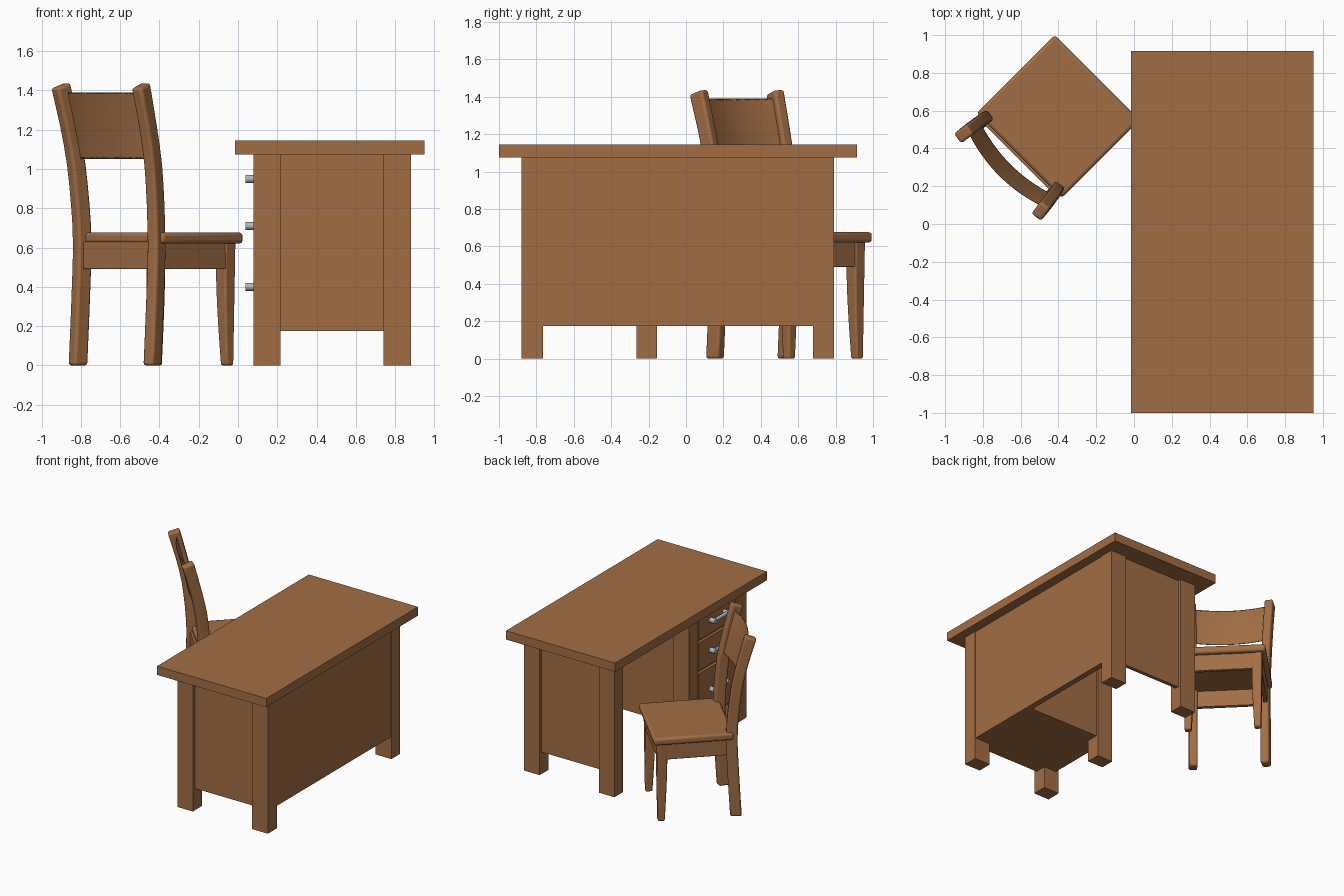
import bpy, bmesh, math
from mathutils import Matrix, Vector

old = bpy.data.objects.get("Cube")
if old:
    bpy.data.objects.remove(old, do_unlink=True)


def material(name, rgb, metallic=0.0):
    m = bpy.data.materials.new(name)
    m.use_nodes = True
    m.diffuse_color = (*rgb, 1)
    m.node_tree.nodes["Principled BSDF"].inputs["Base Color"].default_value = (*rgb, 1)
    return m


WOOD = material("warm_wood", (0.36, 0.155, 0.058))
METAL = material("grey_metal", (0.45, 0.47, 0.5))

# Chair frame: local x is forward, local y is its left
CHAIR = Matrix.Translation((-0.431, 0.539, 0)) @ Matrix.Rotation(math.radians(45), 4, 'Z')


def finish(name, bm, mat, bevel=0.0, matrix=None):
    bmesh.ops.recalc_face_normals(bm, faces=bm.faces)
    mesh = bpy.data.meshes.new(name)
    bm.to_mesh(mesh)
    bm.free()
    if matrix:
        mesh.transform(matrix)
    mesh.materials.append(mat)
    ob = bpy.data.objects.new(name, mesh)
    bpy.context.collection.objects.link(ob)
    if bevel:
        mod = ob.modifiers.new("rounded_edges", 'BEVEL')
        mod.width, mod.segments = bevel, 3
        mod.limit_method, mod.angle_limit = 'ANGLE', math.radians(40)
        bpy.ops.object.select_all(action='DESELECT')
        ob.select_set(True)
        bpy.context.view_layer.objects.active = ob
        bpy.ops.object.shade_smooth_by_angle(angle=math.radians(40))
    return ob


def box(name, x, y, z, bevel=0.0, matrix=None):
    bm = bmesh.new()
    bmesh.ops.create_cube(bm, size=1)
    for v in bm.verts:
        v.co = [r[0] + (c + 0.5) * (r[1] - r[0]) for c, r in zip(v.co, (x, y, z))]
    return finish(name, bm, WOOD, bevel, matrix)


def rod(name, a, b, radius):
    a, b = Vector(a), Vector(b)
    bm = bmesh.new()
    bmesh.ops.create_cone(bm, cap_ends=True, segments=20, radius1=radius,
                          radius2=radius, depth=(b - a).length)
    turn = (b - a).to_track_quat('Z', 'Y').to_matrix().to_4x4()
    ob = finish(name, bm, METAL, matrix=Matrix.Translation((a + b) / 2) @ turn)
    ob.data.shade_smooth()
    bpy.ops.object.select_all(action='DESELECT')
    ob.select_set(True)
    bpy.context.view_layer.objects.active = ob
    bpy.ops.object.shade_smooth_by_angle(angle=math.radians(40))


def loft(name, rings, bevel):
    """Skin a list of four-point rings and cap both ends."""
    bm = bmesh.new()
    loops = [[bm.verts.new(p) for p in ring] for ring in rings]
    for lo, hi in zip(loops, loops[1:]):
        for i in range(4):
            j = (i + 1) % 4
            bm.faces.new((lo[i], lo[j], hi[j], hi[i]))
    bm.faces.new(loops[0])
    bm.faces.new(loops[-1])
    return finish(name, bm, WOOD, bevel, CHAIR)


def curve_at(points, t):
    """Smooth interpolation through (t, value) pairs."""
    for i in range(len(points) - 1):
        (t0, a), (t1, b) = points[i], points[i + 1]
        if t <= t1:
            pa = points[max(i - 1, 0)]
            pb = points[min(i + 2, len(points) - 1)]
            m0 = (b - pa[1]) / (t1 - pa[0]) * (t1 - t0)
            m1 = (pb[1] - a) / (pb[0] - t0) * (t1 - t0)
            s = (t - t0) / (t1 - t0)
            return ((2 * s**3 - 3 * s**2 + 1) * a + (s**3 - 2 * s**2 + s) * m0
                    + (3 * s**2 - 2 * s**3) * b + (s**3 - s**2) * m1)
    return points[-1][1]


# Desk top and legs
box("desk_top", (-0.015, 0.95), (-1, 0.915), (1.075, 1.145))
FRONT, BACK = (0.08, 0.217), (0.74, 0.88)
LOW, MID, HIGH = (-0.88, -0.765), (-0.265, -0.155), (0.68, 0.79)
for name, x, y in (("desk_leg_front_right", FRONT, LOW), ("desk_leg_back_right", BACK, LOW),
                   ("desk_leg_front_middle", FRONT, MID), ("desk_leg_front_left", FRONT, HIGH),
                   ("desk_leg_back_left", BACK, HIGH)):
    box(name, x, y, (0, 1.08))

# Desk panels
PANEL = (0.175, 1.08)
box("desk_back_panel", (0.83, 0.875), (-0.8, 0.7), PANEL)
box("desk_left_panel", (0.15, 0.8), (0.735, 0.765), PANEL)
box("drawer_cabinet", (0.105, 0.85), (-0.855, -0.172), PANEL)

# Drawers with rails between them and a bar handle on each
for i, (z0, z1, zh) in enumerate(((0.2, 0.575, 0.4), (0.6, 0.82, 0.71), (0.845, 1.055, 0.95))):
    box(f"drawer_front_{i}", (0.083, 0.12), (-0.75, -0.28), (z0, z1))
    for y in (-0.6, -0.43):
        rod(f"handle_post_{i}", (0.037, y, zh), (0.09, y, zh), 0.02)
    rod(f"handle_bar_{i}", (0.055, -0.6, zh), (0.055, -0.43, zh), 0.014)

# Chair seat and aprons
box("chair_seat", (-0.25, 0.335), (-0.318, 0.318), (0.62, 0.677), 0.018, CHAIR)
APRON = (0.49, 0.63)
box("front_apron", (0.268, 0.3), (-0.26, 0.26), APRON, 0.006, CHAIR)
box("back_apron", (-0.265, -0.23), (-0.26, 0.26), APRON, 0.006, CHAIR)
for side in (-1, 1):
    box("side_apron", (-0.26, 0.28), sorted((side * 0.255, side * 0.285)), APRON, 0.006, CHAIR)

# Lean of the back posts by height
LEAN = ((0, 0), (0.35, 0.02), (0.65, 0.03), (1.0, 0), (1.2, -0.042), (1.43, -0.105))

for side in (-1, 1):
    # Curved back posts, turned slightly to follow the backrest
    rings = []
    for k in range(15):
        z = 1.425 * k / 14
        cx = -0.275 + curve_at(LEAN, z)
        cy = side * (0.268 + 0.02 * max(0, z - 0.7) / 0.7)
        turn = Matrix.Rotation(-side * math.radians(9), 3, 'Z')
        ring = []
        for dx, dy in ((-1, -1), (1, -1), (1, 1), (-1, 1)):
            p = turn @ Vector((dx * 0.042, dy * 0.032, 0))
            tilt = dx * 0.014 * max(0, z - 1.2) / 0.22
            ring.append((cx + p.x, cy + p.y, z + tilt))
        rings.append(ring)
    loft("chair_back_post", rings, 0.014)

    # Tapered front legs, straight on the outside
    rings = []
    for k in range(9):
        t = k / 8
        w = 0.05 + 0.026 * math.sin(t * math.pi / 2)
        x1, y1 = 0.307 - 0.008 * (1 - t), 0.29 - 0.008 * (1 - t)
        rings.append([(x, side * y, 0.63 * t) for x, y in
                      ((x1 - w, y1 - w), (x1, y1 - w), (x1, y1), (x1 - w, y1))])
    loft("chair_front_leg", rings, 0.01)

# Bowed, leaning backrest
bm = bmesh.new()
COLS, ROWS = 16, 6
grid = []
for i in range(COLS + 1):
    s = 2 * i / COLS - 1
    column = []
    for j in range(ROWS + 1):
        z = 1.052 + 0.338 * j / ROWS
        x = -0.262 + curve_at(LEAN, z) - 0.045 * (1 - s * s)
        column.append(bm.verts.new((x, s * 0.272, z)))
    grid.append(column)
for a, b in zip(grid, grid[1:]):
    for j in range(ROWS):
        bm.faces.new((a[j], b[j], b[j + 1], a[j + 1]))
solid = bmesh.ops.solidify(bm, geom=bm.faces[:], thickness=0.04)
finish("chair_backrest", bm, WOOD, 0.008, CHAIR)
